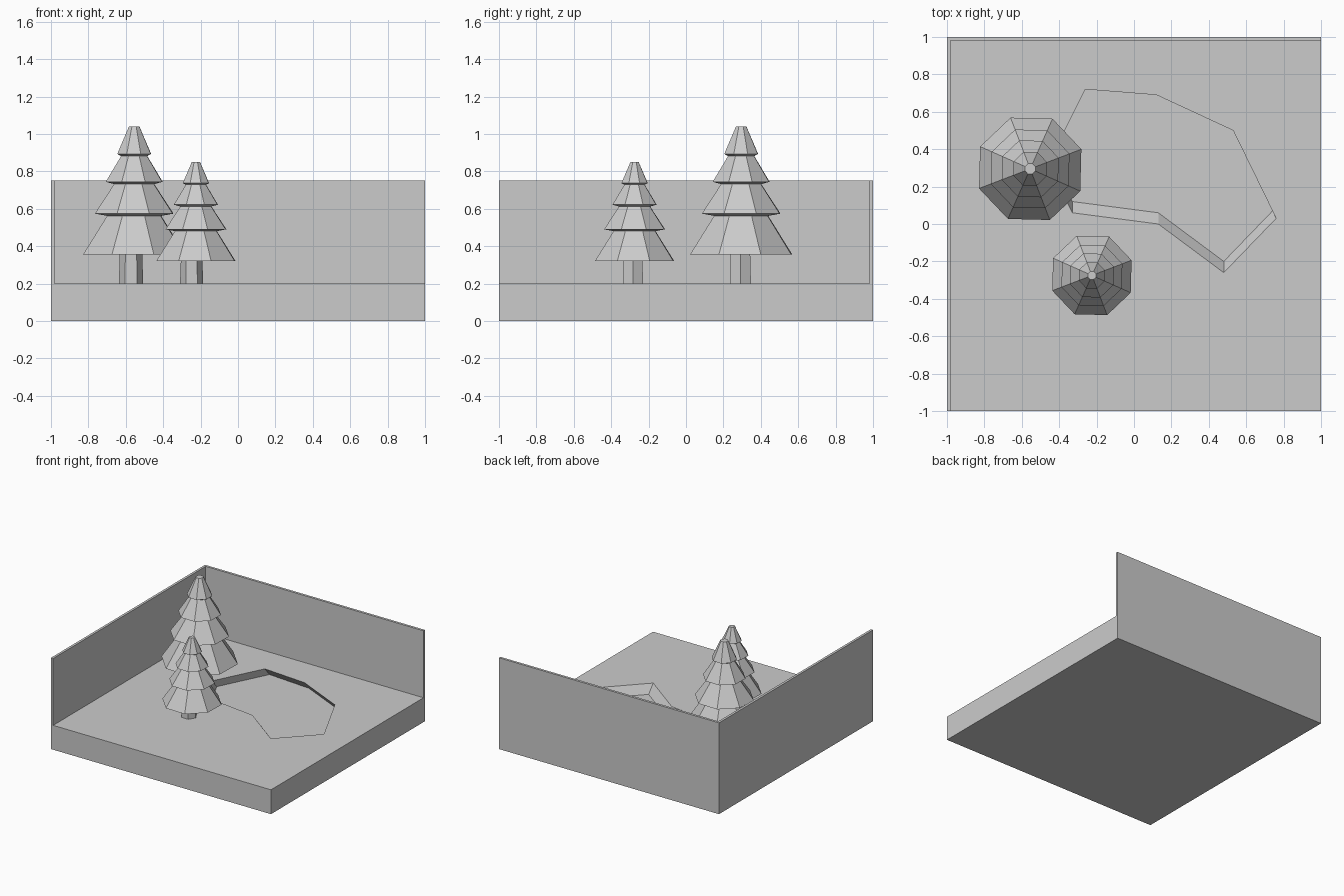
import bpy
import bmesh
from math import cos, sin, pi, radians
from mathutils import Vector

cube = bpy.data.objects.get("Cube")
if cube:
    bpy.data.objects.remove(cube, do_unlink=True)

COLOR = (0.6, 0.6, 0.6, 1.0)
gray = bpy.data.materials.new("plain gray")
gray.use_nodes = True
gray.diffuse_color = COLOR
gray.node_tree.nodes["Principled BSDF"].inputs["Base Color"].default_value = COLOR


def add_object(name, bm):
    bmesh.ops.recalc_face_normals(bm, faces=bm.faces[:])
    mesh = bpy.data.meshes.new(name)
    bm.to_mesh(mesh)
    bm.free()
    mesh.materials.append(gray)
    obj = bpy.data.objects.new(name, mesh)
    bpy.context.scene.collection.objects.link(obj)
    return obj


def loft(name, rings):
    """Skin a stack of equal-length point rings and cap both ends."""
    bm = bmesh.new()
    loops = [[bm.verts.new(p) for p in ring] for ring in rings]
    for low, high in zip(loops, loops[1:]):
        for i in range(len(low)):
            j = (i + 1) % len(low)
            bm.faces.new((low[i], low[j], high[j], high[i]))
    bm.faces.new(loops[0][::-1])
    bm.faces.new(loops[-1])
    return add_object(name, bm)


def box(name, low, high):
    rings = [[(low[0], low[1], z), (high[0], low[1], z),
              (high[0], high[1], z), (low[0], high[1], z)]
             for z in (low[2], high[2])]
    return loft(name, rings)


def ring(center, radius, z, sides, turn=0.0):
    return [(center[0] + radius * cos(turn + 2 * pi * i / sides),
             center[1] + radius * sin(turn + 2 * pi * i / sides), z)
            for i in range(sides)]


GROUND = 0.2

# Ground slab with a slanted pond basin
ground = box("ground", (-1, -1, 0), (1, 1, GROUND))
pond = [(-0.33, 0.06), (0.13, 0.0), (0.48, -0.26), (0.76, 0.03),
        (0.53, 0.50), (0.12, 0.69), (-0.26, 0.72), (-0.46, 0.32)]
depth, slant = 0.07, 0.06
cutter = loft("pond_cutter", [[(x, y - s * slant, GROUND + s * depth) for x, y in pond]
                              for s in (-1, 1)])
cutter.hide_render = True
cut = ground.modifiers.new("pond_basin", "BOOLEAN")
cut.operation = "DIFFERENCE"
cut.solver = "EXACT"
cut.object = cutter
bpy.context.view_layer.update()
graph = bpy.context.evaluated_depsgraph_get()
carved = bpy.data.meshes.new_from_object(ground.evaluated_get(graph))
ground.modifiers.clear()
ground.data = carved
bpy.data.objects.remove(cutter, do_unlink=True)

# Thin walls along the back and one side
WALL_TOP, THICK = 0.75, 0.02
box("back_wall", (-1, 1 - THICK, GROUND), (1, 1, WALL_TOP))
box("side_wall", (-1, -1, GROUND), (-1 + THICK, 1 - THICK, WALL_TOP))

# Tiered foliage profile: radius and height above the ground
TIERS = [(0.293, 0.155), (0.155, 0.362), (0.225, 0.374), (0.115, 0.532),
         (0.163, 0.544), (0.075, 0.682), (0.097, 0.693), (0.03, 0.84)]


def tree(name, center, scale, trunk_center, trunk_radius):
    loft(name + "_foliage", [ring(center, r * scale, GROUND + z * scale, 8, radians(21))
                             for r, z in TIERS])
    top = GROUND + TIERS[0][1] * scale + 0.02
    loft(name + "_trunk", [ring(trunk_center, trunk_radius, GROUND, 6),
                           ring(trunk_center, trunk_radius * 0.92, top, 6)])


tree("large_tree", (-0.555, 0.295), 1.0, (-0.572, 0.291), 0.065)
tree("small_tree", (-0.225, -0.275), 0.775, (-0.248, -0.283), 0.062)
